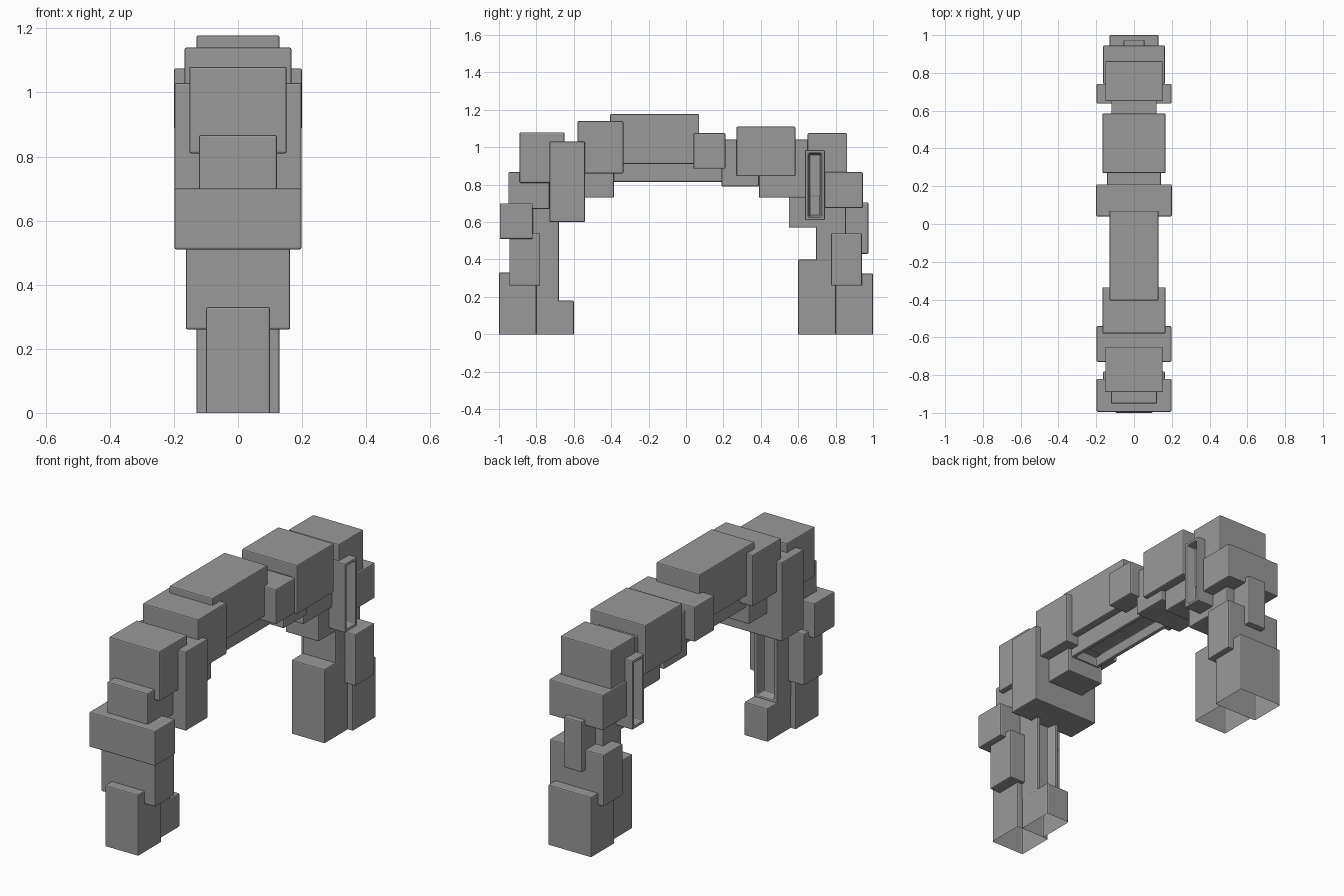
import bpy
import bmesh
from mathutils import Vector

old = bpy.data.objects.get("Cube")
if old:
    bpy.data.objects.remove(old, do_unlink=True)

# One plain grey stone colour
GREY = (0.32, 0.32, 0.32, 1.0)
stone = bpy.data.materials.new("stone_grey")
stone.use_nodes = True
stone.diffuse_color = GREY
bsdf = next(n for n in stone.node_tree.nodes if n.type == "BSDF_PRINCIPLED")
bsdf.inputs["Base Color"].default_value = GREY
bsdf.inputs["Roughness"].default_value = 0.8


def facing(bm, direction):
    """Faces of the box that point along a direction."""
    bm.normal_update()
    return [f for f in bm.faces if f.normal.dot(Vector(direction)) > 0.9]


def block(name, half, y, z, slots=(), rim=0.024, open_base=False):
    """Softly bevelled box, centred on x, with optional recessed slots."""
    bm = bmesh.new()
    bmesh.ops.create_cube(bm, size=1)
    for v in bm.verts:
        v.co = Vector((v.co.x * 2 * half,
                       y[0] + (v.co.y + 0.5) * (y[1] - y[0]),
                       z[0] + (v.co.z + 0.5) * (z[1] - z[0])))
    for direction in slots:
        face = facing(bm, direction)
        bmesh.ops.inset_region(bm, faces=face, thickness=rim)
        bmesh.ops.inset_region(bm, faces=face, thickness=0.012, depth=-0.05)
    if open_base:
        bmesh.ops.delete(bm, geom=facing(bm, (0, 0, -1)), context="FACES")
    mesh = bpy.data.meshes.new(name)
    bm.to_mesh(mesh)
    bm.free()
    mesh.materials.append(stone)
    obj = bpy.data.objects.new(name, mesh)
    bpy.context.collection.objects.link(obj)
    bevel = obj.modifiers.new("soft_edges", "BEVEL")
    bevel.width = 0.006
    bevel.segments = 2
    bevel.limit_method = "ANGLE"
    return obj


# Feet, open underneath
block("front_outer_foot", 0.10, (-1, -0.8), (0, 0.33), open_base=True)
block("front_inner_foot", 0.07, (-0.8, -0.6), (0, 0.18), open_base=True)
block("back_inner_foot", 0.10, (0.6, 0.8), (0, 0.4), open_base=True)
block("back_outer_foot", 0.13, (0.8, 1), (0, 0.325), open_base=True)

# Front leg
block("front_slotted_post", 0.07, (-0.82, -0.68), (0.17, 0.68),
      slots=[(0, 1, 0)], rim=0.03)
block("front_shin", 0.163, (-0.945, -0.78), (0.26, 0.54))
block("front_collar", 0.198, (-0.995, -0.82), (0.51, 0.70))
block("front_neck", 0.122, (-0.95, -0.73), (0.67, 0.867))
block("front_shoulder", 0.152, (-0.89, -0.65), (0.81, 1.08))
block("front_side_slab", 0.198, (-0.73, -0.54), (0.60, 1.03))

# Span of the arch
block("front_span_bracket", 0.11, (-0.56, -0.385), (0.73, 0.88))
block("front_span_block", 0.167, (-0.58, -0.335), (0.86, 1.14))
block("crown_block", 0.13, (-0.405, 0.07), (0.91, 1.178))
block("slotted_under_beam", 0.09, (-0.40, 0.20), (0.815, 0.95),
      slots=[(0, 0, -1)], rim=0.03)
block("crown_side_block", 0.2, (0.04, 0.21), (0.885, 1.075))
block("back_span_link", 0.142, (0.19, 0.39), (0.79, 1.04))
block("back_span_block", 0.167, (0.27, 0.585), (0.845, 1.11))
block("back_span_core", 0.12, (0.39, 0.66), (0.73, 1.04))

# Back leg
block("back_side_slot", 0.198, (0.637, 0.742), (0.61, 0.985),
      slots=[(1, 0, 0), (-1, 0, 0)])
block("back_bracket", 0.10, (0.55, 0.72), (0.57, 0.75))
block("back_shoulder", 0.152, (0.65, 0.862), (0.735, 1.075))
block("back_collar", 0.163, (0.74, 0.945), (0.675, 0.867))
block("back_thigh", 0.10, (0.695, 0.855), (0.39, 0.75))
block("back_strap", 0.055, (0.85, 0.975), (0.43, 0.705))
block("back_shin", 0.163, (0.775, 0.94), (0.26, 0.54))
